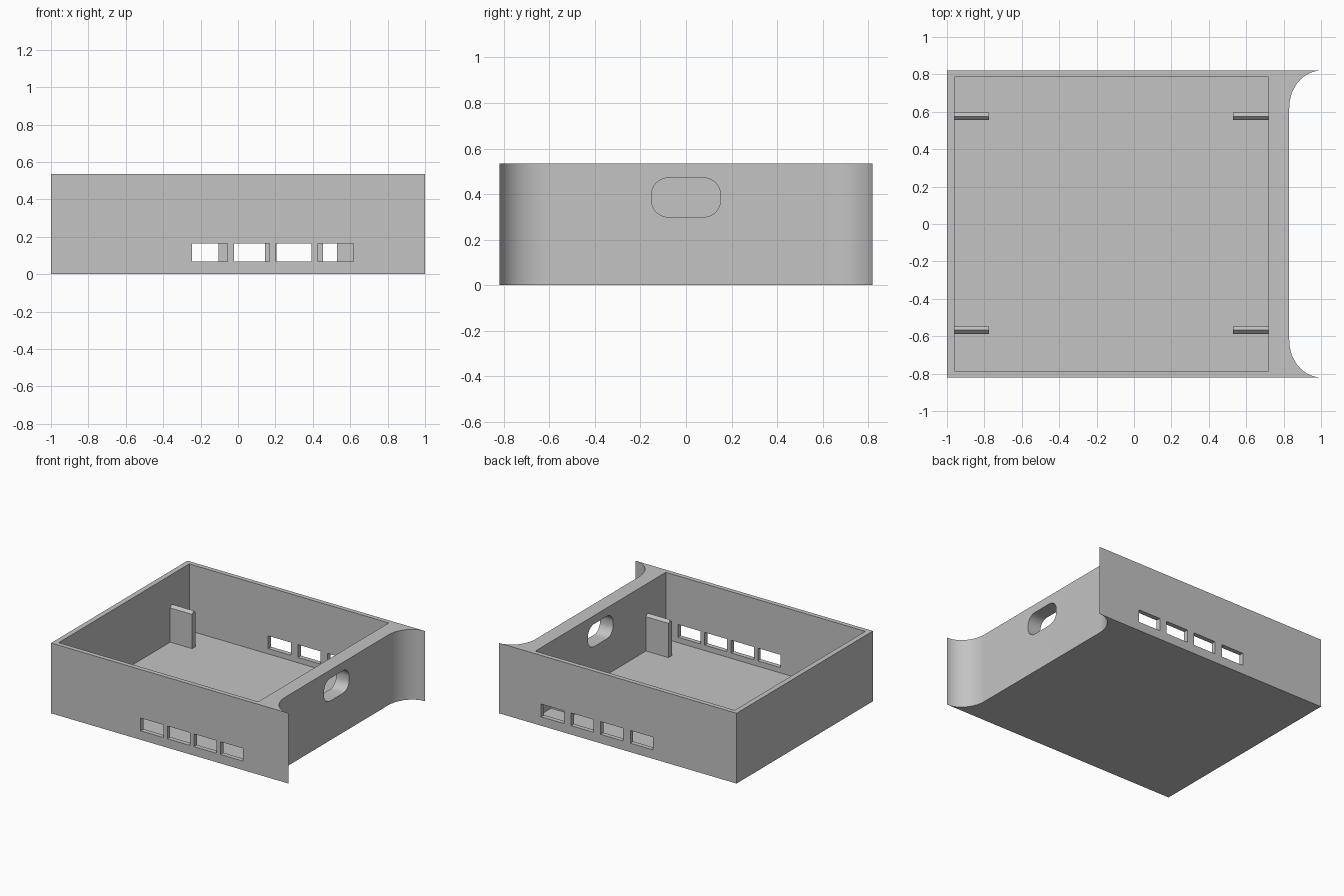
import bpy, math

old = bpy.data.objects.get("Cube")
if old:
    bpy.data.objects.remove(old, do_unlink=True)

H, HALF_Y, FLOOR = 0.535, 0.82, 0.027
IN_LEFT, IN_RIGHT, IN_Y = -0.96, 0.72, 0.785

grey = bpy.data.materials.new("plain grey")
grey.use_nodes = True
colour = (0.55, 0.55, 0.55, 1)
grey.diffuse_color = colour
grey.node_tree.nodes["Principled BSDF"].inputs["Base Color"].default_value = colour


def prism(name, profile, low, high, axis):
    """Extrude a closed 2D profile along x or z, with caps."""
    def place(p, d):
        return (p[0], p[1], d) if axis == "z" else (d, p[0], p[1])
    n = len(profile)
    verts = [place(p, d) for d in (low, high) for p in profile]
    faces = [tuple(reversed(range(n))), tuple(range(n, 2 * n))]
    faces += [(i, (i + 1) % n, n + (i + 1) % n, n + i) for i in range(n)]
    mesh = bpy.data.meshes.new(name)
    mesh.from_pydata(verts, [], faces)
    mesh.materials.append(grey)
    obj = bpy.data.objects.new(name, mesh)
    bpy.context.collection.objects.link(obj)
    return obj


def box(name, x0, x1, y0, y1, z0, z1):
    return prism(name, [(x0, y0), (x1, y0), (x1, y1), (x0, y1)], z0, z1, "z")


def activate(obj):
    bpy.ops.object.select_all(action="DESELECT")
    obj.select_set(True)
    bpy.context.view_layer.objects.active = obj


def cut(obj, cutter):
    cutter.hide_render = True
    mod = obj.modifiers.new("cut", "BOOLEAN")
    mod.operation, mod.solver, mod.object = "DIFFERENCE", "EXACT", cutter
    activate(obj)
    bpy.ops.object.modifier_apply(modifier=mod.name)
    bpy.data.objects.remove(cutter, do_unlink=True)


# Outer shell: a box whose right side is scooped into two thin flared lips
STEPS = 20
lip = []
for i in range(STEPS + 1):
    a = math.pi / 2 * i / STEPS
    lip.append((1 - 0.17 * math.sin(a), 0.62 + 0.2 * math.cos(a)))
outline = [(-1, HALF_Y), (-1, -HALF_Y)]
outline += [(x, -y) for x, y in lip] + lip[::-1]
tray = prism("tray_body", outline, 0, H, "z")

# Open cavity
cut(tray, box("cavity", IN_LEFT, IN_RIGHT, -IN_Y, IN_Y, FLOOR, H + 0.1))

# Rows of four slots in the front and back walls
for side, start, pitch in ((-1, -0.245, 0.224), (1, -0.295, 0.25)):
    y0, y1 = sorted((side * (IN_Y - 0.02), side * (HALF_Y + 0.05)))
    for i in range(4):
        x = start + i * pitch
        cut(tray, box("slot", x, x + 0.19, y0, y1, 0.068, 0.165))

# Rounded grip hole through the right wall
R = 0.075
grip = []
for k, (sy, sz) in enumerate(((1, 1), (-1, 1), (-1, -1), (1, -1))):
    for i in range(9):
        a = math.pi / 2 * (k + i / 8)
        grip.append((sy * (0.152 - R) + R * math.cos(a),
                     0.385 + sz * (0.086 - R) + R * math.sin(a)))
cut(tray, prism("grip_hole", grip, 0.65, 0.95, "x"))

activate(tray)
bpy.ops.object.shade_smooth_by_angle(angle=math.radians(30))

# Four support ribs with ridged tops
for y, row in ((-0.567, "front"), (0.575, "back")):
    section = [(y - 0.02, FLOOR - 0.01), (y + 0.02, FLOOR - 0.01),
               (y + 0.02, 0.288), (y, 0.308), (y - 0.02, 0.288)]
    prism(row + "_rib_at_end_wall", section, IN_LEFT - 0.01, -0.775, "x")
    prism(row + "_rib_at_grip_wall", section, 0.53, IN_RIGHT + 0.01, "x")
